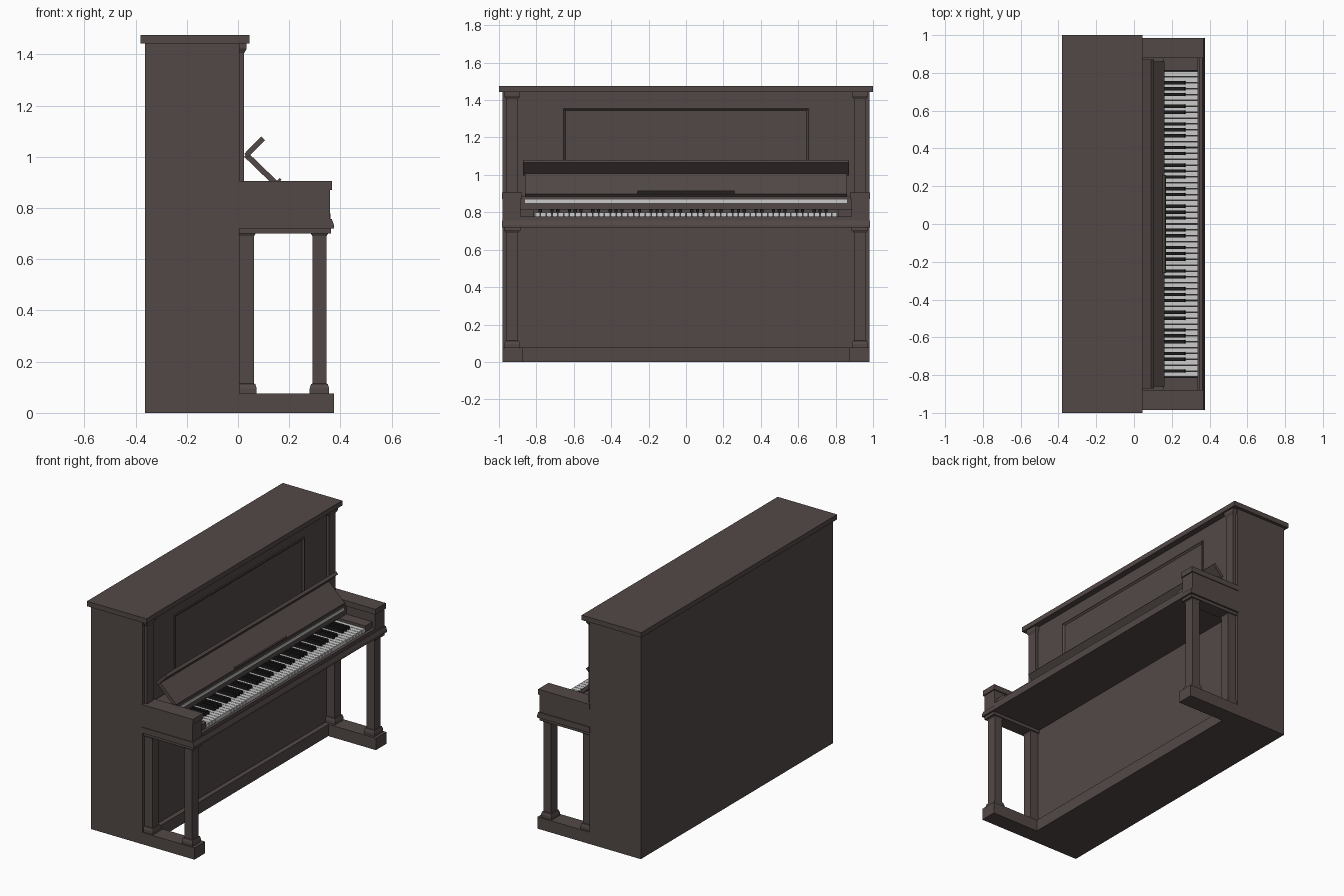
import bpy, bmesh
from mathutils import Vector

if "Cube" in bpy.data.objects:
    bpy.data.objects.remove(bpy.data.objects["Cube"])


def material(name, rgb):
    m = bpy.data.materials.new(name)
    m.diffuse_color = (*rgb, 1)
    m.use_nodes = True
    m.node_tree.nodes["Principled BSDF"].inputs["Base Color"].default_value = m.diffuse_color
    return m


WOOD = material("dark_wood", (0.085, 0.066, 0.062))
IVORY = material("ivory", (0.75, 0.75, 0.74))
EBONY = material("ebony", (0.012, 0.011, 0.011))


def finish(name, bm, mat=WOOD, mirror=False):
    bmesh.ops.recalc_face_normals(bm, faces=bm.faces)
    me = bpy.data.meshes.new(name)
    bm.to_mesh(me)
    bm.free()
    me.materials.append(mat)
    ob = bpy.data.objects.new(name, me)
    bpy.context.collection.objects.link(ob)
    if mirror:
        mod = ob.modifiers.new("other_side", 'MIRROR')
        mod.use_axis = (False, True, False)
        mod.use_mirror_merge = False
    return ob


def skin(bm, rings, capped=True):
    """Bridge successive rings of points into a solid."""
    loops = [[bm.verts.new(p) for p in r] for r in rings]
    n = len(loops[0])
    pairs = list(zip(loops, loops[1:]))
    if not capped:
        pairs.append((loops[-1], loops[0]))
    for a, b in pairs:
        for i in range(n):
            j = (i + 1) % n
            bm.faces.new((a[i], a[j], b[j], b[i]))
    if capped:
        bm.faces.new(loops[0])
        bm.faces.new(loops[-1])


def add_box(bm, x0, x1, y0, y1, z0, z1):
    skin(bm, [[(x0, y0, z), (x1, y0, z), (x1, y1, z), (x0, y1, z)] for z in (z0, z1)])


def box(name, x0, x1, y0, y1, z0, z1, mat=WOOD, mirror=False):
    bm = bmesh.new()
    add_box(bm, x0, x1, y0, y1, z0, z1)
    return finish(name, bm, mat, mirror)


def post(name, sections):
    """Mirrored post from stacked rectangles (x0, x1, y0, y1, z)."""
    bm = bmesh.new()
    skin(bm, [[(a, c, z), (b, c, z), (b, d, z), (a, d, z)] for a, b, c, d, z in sections])
    return finish(name, bm, mirror=True)


def extrude(name, profile, y0, y1, mat=WOOD, mirror=False):
    """Extrude an x-z profile along y."""
    bm = bmesh.new()
    skin(bm, [[(x, y, z) for x, z in profile] for y in (y0, y1)])
    return finish(name, bm, mat, mirror)


# Case and top lid
box("case", -0.363, 0.005, -0.98, 0.98, 0, 1.445)
box("top_lid", -0.38, 0.045, -1, 1, 1.443, 1.475)

# Bevelled moulding around the upper panel
bm = bmesh.new()
rings = []
for hw, top, bottom, x in ((.66, 1.36, .94, .003), (.66, 1.36, .94, .013),
                           (.655, 1.355, .945, .015), (.643, 1.343, .957, .003)):
    rings.append([(x, -hw, bottom), (x, hw, bottom), (x, hw, top), (x, -hw, top)])
skin(bm, rings, capped=False)
finish("panel_moulding", bm)

# Upper pilasters with flared capitals
post("upper_pilaster", [(0, .024, .897, .962, .89), (0, .024, .897, .962, 1.405),
                        (0, .034, .887, .972, 1.422), (0, .034, .887, .972, 1.444)])

# Feet and baseboard
box("foot", 0, 0.375, 0.872, 0.98, 0, 0.076, mirror=True)
box("baseboard", 0, 0.035, -0.873, 0.873, 0, 0.076)


# Legs with plinth and small capital
def leg(name, x0, x1, back):
    def s(grow, z):
        return (x0 if back else x0 - grow, x1 + grow, .897 - grow, .962 + grow, z)
    post(name, [s(.010, .075), s(.010, .095), s(.005, .112), s(0, .114),
                s(0, .690), s(.007, .703), s(.007, .722)])


leg("front_leg", 0.29, 0.346, False)
leg("rear_leg", 0.003, 0.063, True)

# Key bed with slanted front edge, and the rails under its ends
extrude("key_bed", [(0, .72), (.375, .72), (.375, .733), (.366, .757), (0, .757)], -0.985, 0.985)
box("leg_rail", 0, 0.364, 0.885, 0.974, 0.70, 0.722, mirror=True)

# Arms with overhanging caps
box("arm", 0, 0.360, 0.885, 0.98, 0.755, 0.872, mirror=True)
box("arm_cap", 0, 0.367, 0.878, 0.985, 0.87, 0.905, mirror=True)
box("cheek_block", 0.10, 0.34, 0.812, 0.886, 0.755, 0.815, mirror=True)
box("key_slip", 0.343, 0.362, -0.886, 0.886, 0.755, 0.778)

# Name board behind the keys, with the pale felt strip
box("name_board", 0, 0.155, -0.886, 0.886, 0.815, 0.885)
box("felt_strip", 0.15, 0.160, -0.86, 0.86, 0.85, 0.868, IVORY)

# White keys
COUNT, HALF = 52, 0.81
pitch = 2 * HALF / COUNT
bm = bmesh.new()
for i in range(COUNT):
    y = -HALF + i * pitch
    add_box(bm, 0.10, 0.340, y + .0015, y + pitch - .0015, 0.765, 0.80)
finish("white_keys", bm, IVORY)
box("key_frame", 0.10, 0.335, -0.812, 0.812, 0.755, 0.772, EBONY)

# Black keys, sloped at the front end
bm = bmesh.new()
for i in range(COUNT - 1):
    if i % 7 in (0, 2, 3, 5, 6):
        y = -HALF + (i + 1) * pitch
        skin(bm, [[(.10, s, .79), (.275, s, .79), (.268, s, .818), (.10, s, .818)]
                  for s in (y - .0085, y + .0085)])
finish("black_keys", bm, EBONY)


# Folding fallboard: two leaves meeting in a V at the hinge
def leaf(name, a, b, thick, hw):
    a, b = Vector(a), Vector(b)
    d = (b - a).normalized()
    n = Vector((-d.y, d.x)) * thick
    extrude(name, [a, b, b + n, a + n], -hw, hw)


leaf("fallboard_lower", (.024, 1.0), (.146, .882), 0.022, 0.86)
leaf("fallboard_upper", (.038, .997), (.105, 1.065), 0.020, 0.872)
extrude("music_ledge", [(.140, .895), (.155, .895), (.170, .910), (.164, .917), (.150, .905)],
        -0.26, 0.26)
